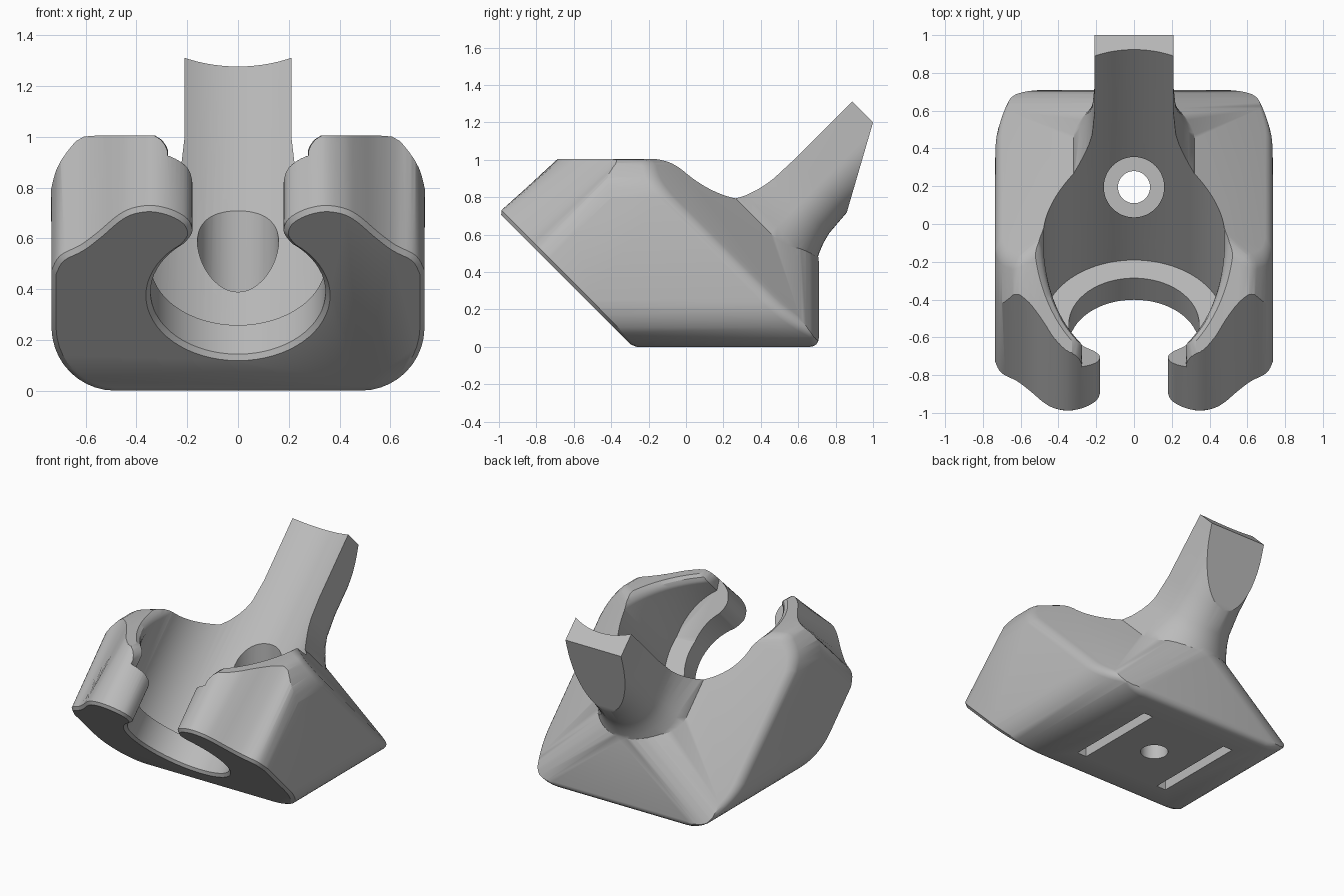
import bpy, bmesh, math
from mathutils import Vector

old = bpy.data.objects.get("Cube")
if old:
    bpy.data.objects.remove(old, do_unlink=True)

R2 = math.sqrt(2)
AXIS_V = 0.73      # height of the bore axis in the tilted frame
BORE = 0.48
SLOPE = 0.6        # rise of the rear shoulders towards the middle

grey = bpy.data.materials.new("plain grey")
grey.use_nodes = True
grey.diffuse_color = (0.5, 0.5, 0.5, 1)
grey.node_tree.nodes["Principled BSDF"].inputs["Base Color"].default_value = (0.5, 0.5, 0.5, 1)


def tilted(x, v, w):
    """Tilted frame: v climbs the front face, w runs up and back along the bore."""
    return Vector((x, (w - v) / R2, (w + v) / R2))


def sideways(v, w, x):
    return tilted(x, v, w)


def level(x, v, z):
    """Horizontal slice through a tilted outline."""
    return Vector((x, z - R2 * v, z))


def upright(x, y, z):
    return Vector((x, y, z))


def lengthwise(x, z, y):
    return Vector((x, y, z))


def loft(name, sections, place):
    """Solid through sections given as (outline, depth)."""
    bm = bmesh.new()
    rings = [[bm.verts.new(place(a, b, d)) for a, b in outline] for outline, d in sections]
    n = len(rings[0])
    for lo, hi in zip(rings, rings[1:]):
        for i in range(n):
            j = (i + 1) % n
            bm.faces.new((lo[i], lo[j], hi[j], hi[i]))
    bm.faces.new(rings[0][::-1])
    bm.faces.new(rings[-1])
    me = bpy.data.meshes.new(name)
    me.materials.append(grey)
    ob = bpy.data.objects.new(name, me)
    bpy.context.collection.objects.link(ob)
    store(ob, bm)
    return ob


def edit(ob):
    bm = bmesh.new()
    bm.from_mesh(ob.data)
    return bm


def store(ob, bm):
    bmesh.ops.recalc_face_normals(bm, faces=bm.faces)
    bm.to_mesh(ob.data)
    bm.free()


def clip(bm, point, normal):
    geom = bm.verts[:] + bm.edges[:] + bm.faces[:]
    cut = bmesh.ops.bisect_plane(bm, geom=geom, plane_co=point, plane_no=normal, clear_outer=True)
    edges = [e for e in cut["geom_cut"] if isinstance(e, bmesh.types.BMEdge)]
    bmesh.ops.contextual_create(bm, geom=edges)


def convex(bm):
    """Clean watertight skin around the corners of a convex solid."""
    skin = bmesh.new()
    for v in bm.verts:
        skin.verts.new(v.co)
    bm.free()
    bmesh.ops.remove_doubles(skin, verts=skin.verts, dist=0.002)
    bmesh.ops.convex_hull(skin, input=skin.verts)
    bmesh.ops.delete(skin, geom=[v for v in skin.verts if not v.link_faces], context='VERTS')
    bmesh.ops.dissolve_limit(skin, angle_limit=0.005, verts=skin.verts, edges=skin.edges)
    return skin


def combine(ob, other, operation):
    m = ob.modifiers.new(operation, 'BOOLEAN')
    m.operation, m.object, m.solver = operation, other, 'EXACT'
    dg = bpy.context.evaluated_depsgraph_get()
    me = bpy.data.meshes.new_from_object(ob.evaluated_get(dg))
    ob.modifiers.clear()
    ob.data = me
    bpy.data.objects.remove(other, do_unlink=True)


def arc(cx, cy, r, a0, a1, n):
    angles = [math.radians(a0 + (a1 - a0) * i / n) for i in range(n + 1)]
    return [(cx + r * math.cos(a), cy + r * math.sin(a)) for a in angles]


def circle(cx, cy, r, n=64):
    return arc(cx, cy, r, 0, 360, n)[:-1]


def smooth(points, steps=4):
    """Catmull-Rom through the points."""
    pts = [Vector(p) for p in points]
    pts = [pts[0]] + pts + [pts[-1]]
    out = []
    for a, b, c, d in zip(pts, pts[1:], pts[2:], pts[3:]):
        for i in range(steps):
            t = i / steps
            p = 2 * b + (c - a) * t + (2*a - 5*b + 4*c - d) * t * t + (3*b - a - 3*c + d) * t**3
            out.append(tuple(p / 2))
    return out + [tuple(pts[-1])]


def mirrored(half):
    return half + [(-x, v) for x, v in reversed(half)]


# Outer block: rounded lower and upper edges, two sloping rear shoulders
half = smooth([(0.6, 1.005), (0.65, 0.97), (0.71, 0.885), (0.735, 0.8)], 3) + arc(0.485, 0.25, 0.25, 0, -90, 10)
outline = mirrored(half)
body = loft("clamp_body", [(outline, -1.4), (outline, 0.71)], lengthwise)
bm = edit(body)
back = Vector((0, 1, 0))
slants = {s: Vector((SLOPE * s, 1 / R2, 1 / R2)).normalized() for s in (1, -1)}
for side, slant in slants.items():
    clip(bm, tilted(0.735 * side, 0, 0.5), slant)
sharp = [e for e in bm.edges if e.calc_face_angle(0) > 0.35 and max(v.co.y for v in e.verts) > -1.3]
bmesh.ops.bevel(bm, geom=sharp, offset=0.045, segments=4, profile=0.5, affect='EDGES')
bm = convex(bm)
# round the ridges between the back and the shoulders
for side, slant in slants.items():
    ridge_w = (0.71 + 0.2) / R2
    ridge = Vector((side * (0.735 - (ridge_w - 0.5) / SLOPE), 0.71, 0.2))
    radius = 0.3
    centre = ridge - (slant + back).normalized() * radius / math.cos(slant.angle(back) / 2)
    for i in range(1, 6):
        normal = back.slerp(slant, i / 6)
        clip(bm, centre + normal * radius, normal)
        bm = convex(bm)
store(body, bm)

# Hooked jaw outline, swept along the bore while its hooks grow slimmer
shoulder = [(0.76, 0.74), (0.735, 0.85), (0.70, 0.935)]
tip = [(0.20, 1.14), (0.18, 1.08), (0.19, 1.04), (0.215, 1.0)]
hook_front = [(0.62, 0.995), (0.55, 1.07), (0.48, 1.155), (0.42, 1.2), (0.34, 1.215), (0.26, 1.19)]
hook_rear = [(0.62, 0.965), (0.55, 1.005), (0.48, 1.06), (0.42, 1.12), (0.34, 1.18), (0.27, 1.18)]
front, rear = [mirrored([(0.95, -1.6), (0.95, 0.6)] + smooth(shoulder + hook + tip))
               for hook in (hook_front, hook_rear)]
combine(body, loft("jaw_sweep", [(front, -0.2), (rear, 0.45), (rear, 2)], tilted), 'INTERSECT')

# Arm: round-bottomed bar that flares into the block
sections = []
for w, flare in ((0.5, 0.13), (0.75, 0.11), (0.8, 0.078), (0.86, 0.048), (0.91, 0.028),
                 (0.97, 0.012), (1.12, 0), (1.556, 0)):
    r = 0.21 + flare
    sections.append(([(r, 0.5)] + arc(0, 0.11, r, 0, -180, 24) + [(-r, 0.5)], w))
arm = loft("arm", sections, tilted)
bm = edit(arm)
clip(bm, Vector((0, 1, 1.2)), Vector((0, 0.48, -0.14)))
store(arm, bm)
combine(body, arm, 'UNION')

# Narrow bore at the front face
narrow = circle(0, AXIS_V, 0.345)
combine(body, loft("narrow_cutter", [(narrow, -0.5), (narrow, 0.15)], tilted), 'DIFFERENCE')

# Wide bore and mouth behind a ledge that climbs towards the hook tips
mouth = math.degrees(math.acos(0.275 / BORE))
wide = arc(0, AXIS_V, BORE, mouth, -180 - mouth, 72) + [(-0.3, 1.6), (0.3, 1.6)]
bore = loft("bore_cutter", [(wide, -0.02), (wide, 2)], tilted)
wedge = [(0.74, -0.0416), (1.84, 0.3544), (1.84, -0.5), (0.74, -0.5)]
combine(bore, loft("ledge_wedge", [(wedge, -1), (wedge, 1)], sideways), 'DIFFERENCE')
combine(body, bore, 'DIFFERENCE')

# Rounded rim along the flat tops
rim = []
for z, grow in ((0.94, -0.002), (0.965, 0.008), (0.988, 0.025), (1.01, 0.06)):
    r = BORE + grow
    a = math.degrees(math.acos((0.275 + grow) / r))
    right = [(0.3 + grow, 1.6)] + arc(0, AXIS_V, r, a, -6, 20)
    rim.append((mirrored(right), z))
combine(body, loft("rim_cutter", rim, level), 'DIFFERENCE')

# Break the front edges
bm = edit(body)
bmesh.ops.remove_doubles(bm, verts=bm.verts, dist=0.0008)
bmesh.ops.dissolve_degenerate(bm, edges=bm.edges, dist=0.0005)
front_edges = [e for e in bm.edges if e.calc_face_angle(0) > 0.3
               and all(abs((v.co.y + v.co.z) / R2 + 0.2) < 0.002 for v in e.verts)]
bmesh.ops.bevel(bm, geom=front_edges, offset=0.018, segments=1, affect='EDGES', clamp_overlap=True)
store(body, bm)

# Screw hole with counterbore, and two strap slots in the base
for r, z0, z1 in ((0.085, -0.2, 0.5), (0.16, 0.2, 0.95)):
    ring = circle(0, 0.195, r, 48)
    combine(body, loft("screw_cutter", [(ring, z0), (ring, z1)], upright), 'DIFFERENCE')
for side in (1, -1):
    a, b = 0.32 * side - 0.035, 0.32 * side + 0.035
    slot = [(a, -0.12), (b, -0.12), (b, 0.52), (a, 0.52)]
    combine(body, loft("slot_cutter", [(slot, -0.1), (slot, 0.08)], upright), 'DIFFERENCE')

bpy.context.view_layer.objects.active = body
body.select_set(True)
bpy.ops.object.shade_smooth_by_angle(angle=math.radians(30))
